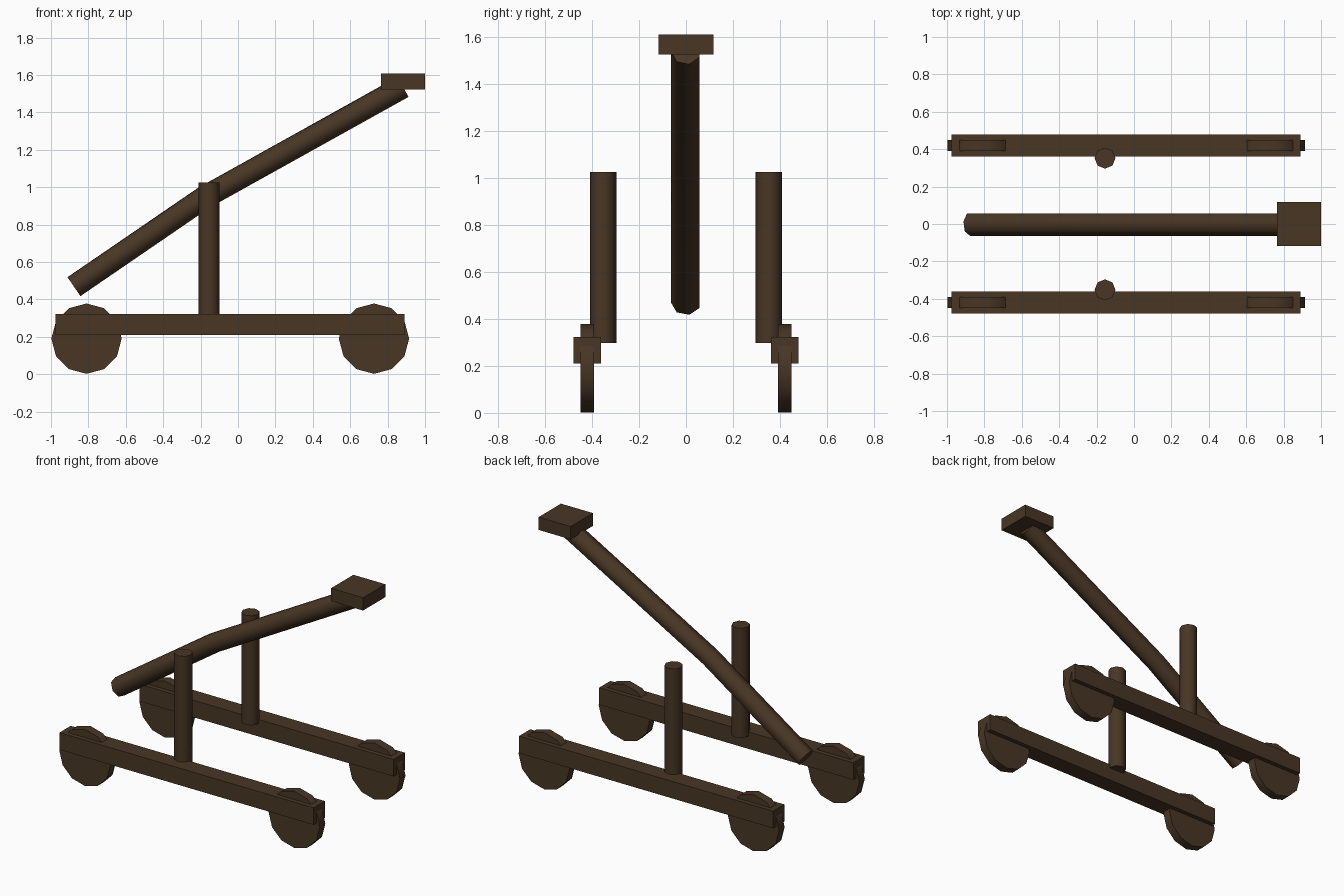
import bpy, bmesh
from math import sin, cos, pi, atan2
from mathutils import Vector

if "Cube" in bpy.data.objects:
    bpy.data.objects.remove(bpy.data.objects["Cube"], do_unlink=True)

wood = bpy.data.materials.new("dark_wood")
wood.use_nodes = True
color = (0.065, 0.037, 0.018, 1)
wood.diffuse_color = color
wood.node_tree.nodes["Principled BSDF"].inputs["Base Color"].default_value = color


def finish(obj, name, smooth=False):
    obj.name = name
    obj.data.materials.append(wood)
    if smooth:
        bpy.ops.object.select_all(action="DESELECT")
        obj.select_set(True)
        bpy.context.view_layer.objects.active = obj
        bpy.ops.object.shade_smooth_by_angle(angle=1.1)


def box(name, low, high):
    low, high = Vector(low), Vector(high)
    bpy.ops.mesh.primitive_cube_add(size=1, location=(low + high) / 2)
    obj = bpy.context.object
    obj.scale = high - low
    bpy.ops.object.transform_apply(location=False, rotation=False, scale=True)
    finish(obj, name)


def cylinder(name, sides, radius, depth, center, rotation=(0, 0, 0)):
    bpy.ops.mesh.primitive_cylinder_add(vertices=sides, radius=radius, depth=depth,
                                        location=center, rotation=rotation)
    finish(bpy.context.object, name, True)


# Rails, wheels and upright posts on both sides
for side, s in (("front", -1), ("back", 1)):
    y = s * 0.42
    box(side + "_rail", (-0.975, y - 0.059, 0.21), (0.89, y + 0.059, 0.323))
    for end, x in (("right", -0.81), ("left", 0.727)):
        cylinder(f"{side}_{end}_wheel", 12, 0.188, 0.058, (x, y, 0.19), (pi / 2, 0, 0))
    cylinder(side + "_post", 8, 0.056, 0.727, (-0.155, s * 0.352, 0.6615))

# Throwing arm: seven-sided pole with a slight bend
path = [Vector((-0.877, 0, 0.468)), Vector((-0.18, 0, 0.945)), Vector((0.882, 0, 1.536))]
slopes = [atan2(b.z - a.z, b.x - a.x) for a, b in zip(path, path[1:])]
tilts = [slopes[0], sum(slopes) / 2, slopes[1]]
sides, radius = 7, 0.063
bm = bmesh.new()
rings = []
for point, t in zip(path, tilts):
    up = Vector((-sin(t), 0, cos(t)))
    rings.append([bm.verts.new(point + radius * (up * sin(a) - Vector((0, cos(a), 0))))
                  for a in (2 * pi * i / sides for i in range(sides))])
for a, b in zip(rings, rings[1:]):
    for i in range(sides):
        j = (i + 1) % sides
        bm.faces.new((a[i], a[j], b[j], b[i]))
bm.faces.new(rings[0])
bm.faces.new(rings[-1])
bmesh.ops.recalc_face_normals(bm, faces=bm.faces)
mesh = bpy.data.meshes.new("throwing_arm")
bm.to_mesh(mesh)
bm.free()
arm = bpy.data.objects.new("throwing_arm", mesh)
bpy.context.collection.objects.link(arm)
finish(arm, "throwing_arm", True)

# Load plate at the arm's upper end
box("load_plate", (0.765, -0.117, 1.523), (1.0, 0.117, 1.608))
